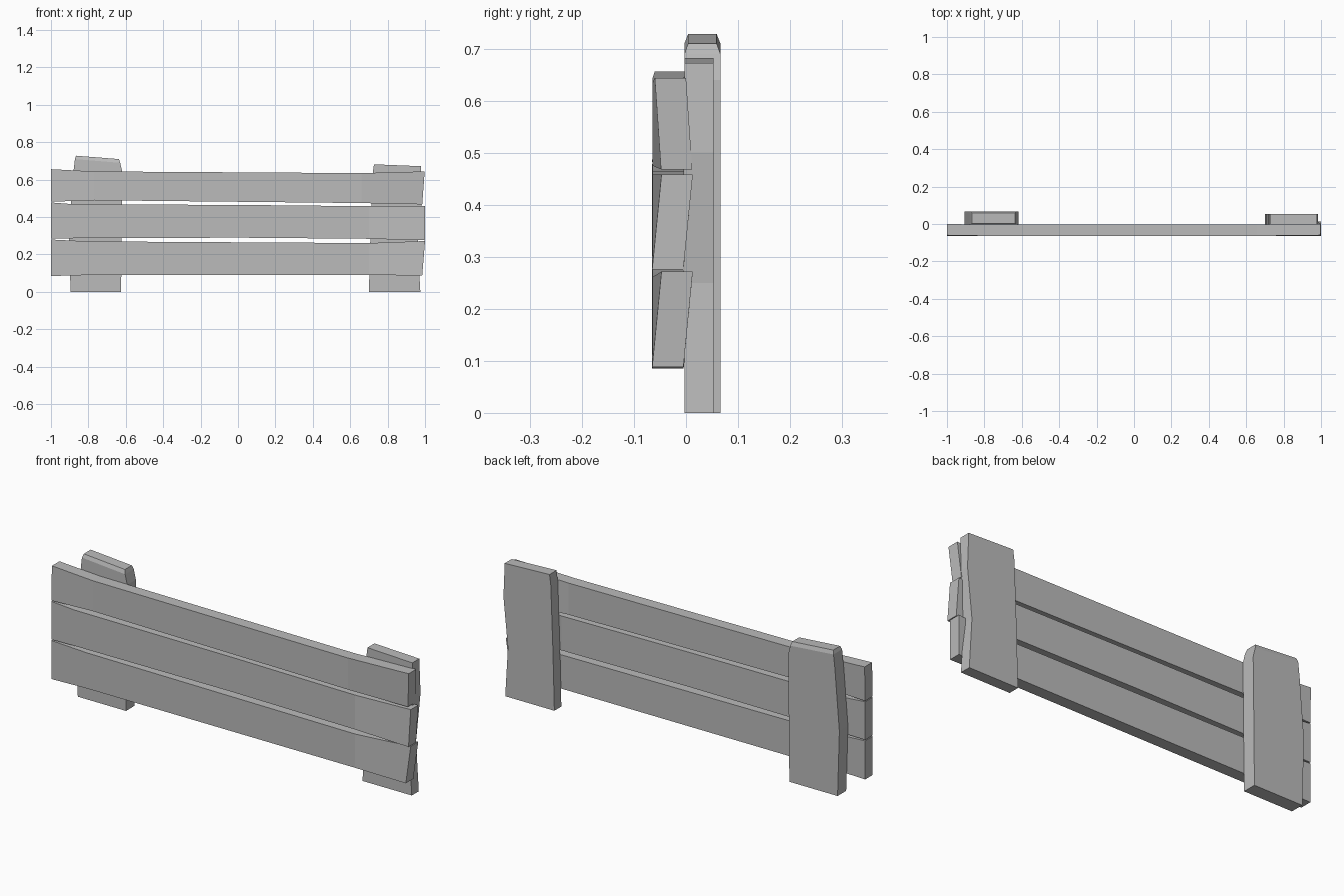
import bpy
import bmesh

cube = bpy.data.objects.get("Cube")
if cube:
    bpy.data.objects.remove(cube, do_unlink=True)

grey = bpy.data.materials.new("plain grey")
grey.use_nodes = True
colour = (0.5, 0.5, 0.5, 1)
grey.diffuse_color = colour
grey.node_tree.nodes["Principled BSDF"].inputs["Base Color"].default_value = colour


def loft(name, rings):
    """Skin four-cornered rings into a closed board."""
    bm = bmesh.new()
    rows = [[bm.verts.new(p) for p in ring] for ring in rings]
    for a, b in zip(rows, rows[1:]):
        for i in range(4):
            j = (i + 1) % 4
            bm.faces.new((a[i], a[j], b[j], b[i]))
    bm.faces.new(rows[0][::-1])
    bm.faces.new(rows[-1])
    bmesh.ops.recalc_face_normals(bm, faces=bm.faces)
    mesh = bpy.data.meshes.new(name)
    bm.to_mesh(mesh)
    bm.free()
    mesh.materials.append(grey)
    bpy.context.collection.objects.link(bpy.data.objects.new(name, mesh))


def plank(name, sections):
    """Sections: x at bottom, x at top, bottom z, top z, front y at bottom, front y at top."""
    rings = []
    for xb, xt, zb, zt, yb, yt in sections:
        rings.append([(xb, yb, zb), (xb, yb + 0.06, zb),
                      (xt, yt + 0.06, zt), (xt, yt, zt)])
    loft(name, rings)


def post(name, depth, sections):
    """Sections: outer x, inner x, z at outer, z at inner, inset in y."""
    rings = []
    for xo, xi, zo, zi, inset in sections:
        front, back = inset - 0.003, depth - inset
        rings.append([(xo, front, zo), (xi, front, zi),
                      (xi, back, zi), (xo, back, zo)])
    loft(name, rings)


# Rails, with slightly bent and twisted ends
plank("top_rail", [
    (-1, -1, .482, .656, -.065, -.06),
    (-.77, -.77, .49, .644, -.064, -.064),
    (.66, .66, .475, .635, -.064, -.064),
    (.985, .998, .468, .644, -.048, -.06)])
plank("middle_rail", [
    (-1, -1, .285, .478, -.065, -.065),
    (-.87, -.87, .287, .468, -.064, -.064),
    (0, 0, .29, .465, -.064, -.064),
    (.7, .7, .284, .458, -.064, -.064),
    (1, 1, .276, .458, -.065, -.047)])
plank("bottom_rail", [
    (-1, -1, .085, .28, -.065, -.065),
    (-.8, -.8, .09, .27, -.064, -.064),
    (.7, .7, .09, .261, -.064, -.064),
    (.985, 1, .088, .272, -.065, -.047)])

# Upright posts behind the rails
post("right_post", .066, [
    (-.895, -.625, 0, 0, 0),
    (-.905, -.622, .33, .3, 0),
    (-.88, -.618, .64, .64, 0),
    (-.872, -.63, .71, .69, 0),
    (-.866, -.636, .728, .71, .007)])
post("left_post", .053, [
    (.975, .70, 0, 0, 0),
    (.96, .708, .25, .3, 0),
    (.985, .72, .5, .63, 0),
    (.978, .727, .672, .682, 0)])
